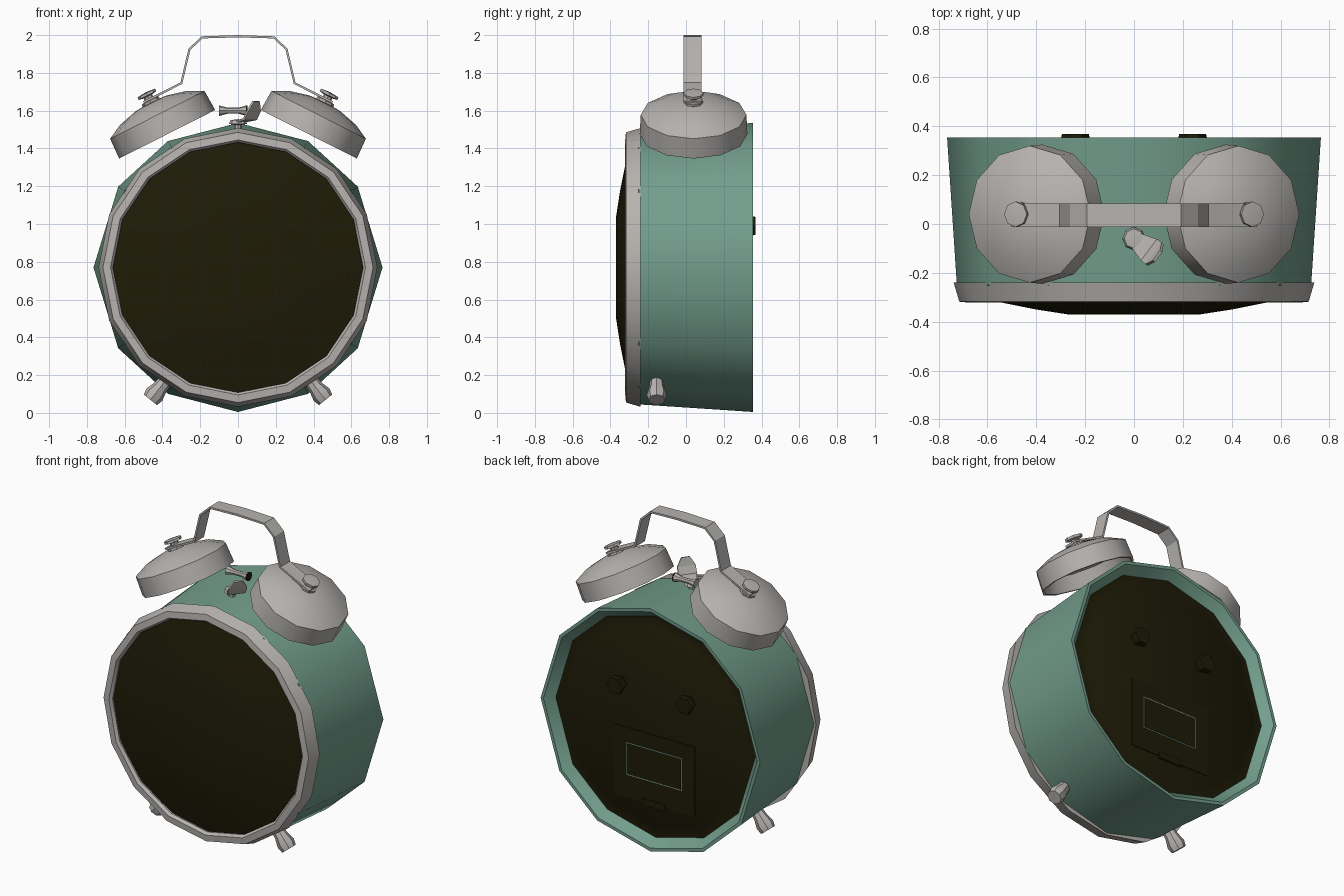
import bpy, bmesh, math
from mathutils import Vector, Matrix

if "Cube" in bpy.data.objects:
    bpy.data.objects.remove(bpy.data.objects["Cube"], do_unlink=True)


def material(name, rgb):
    m = bpy.data.materials.new(name)
    m.use_nodes = True
    m.diffuse_color = (*rgb, 1)
    b = m.node_tree.nodes["Principled BSDF"]
    b.inputs["Base Color"].default_value = (*rgb, 1)
    b.inputs["Roughness"].default_value = 0.6
    return m


TEAL = material("teal paint", (0.17, 0.34, 0.265))
METAL = material("grey metal", (0.47, 0.45, 0.43))
DARK = material("dark olive", (0.013, 0.011, 0.002))


def finish(bm, name, mat, smooth=35):
    bmesh.ops.recalc_face_normals(bm, faces=bm.faces)
    me = bpy.data.meshes.new(name)
    bm.to_mesh(me)
    bm.free()
    me.materials.append(mat)
    ob = bpy.data.objects.new(name, me)
    bpy.context.collection.objects.link(ob)
    if smooth:
        bpy.ops.object.select_all(action="DESELECT")
        ob.select_set(True)
        bpy.context.view_layer.objects.active = ob
        bpy.ops.object.shade_smooth_by_angle(angle=math.radians(smooth))
    return ob


def even(sides):
    return [360 * i / sides for i in range(sides)]


def lathe(name, mat, profile, angles, origin, axis, closed=False, smooth=35):
    """Turn a (radius, height) profile about an axis; radius 0 makes a pole."""
    bm = bmesh.new()
    sides = len(angles)
    rings = []
    for r, h in profile:
        turns = angles if r else angles[:1]
        rings.append([bm.verts.new((r * math.cos(math.radians(a)), r * math.sin(math.radians(a)), h))
                      for a in turns])
    pairs = list(zip(rings, rings[1:]))
    if closed:
        pairs.append((rings[-1], rings[0]))
    for a, b in pairs:
        for i in range(sides):
            j = (i + 1) % sides
            loop = [a[i % len(a)], a[j % len(a)], b[j % len(b)], b[i % len(b)]]
            bm.faces.new(list(dict.fromkeys(loop)))
    turn = Vector((0, 0, 1)).rotation_difference(Vector(axis).normalized())
    bm.transform(Matrix.Translation(origin) @ turn.to_matrix().to_4x4())
    return finish(bm, name, mat, smooth)


def box(name, mat, centre, size):
    bm = bmesh.new()
    bmesh.ops.create_cube(bm, size=1)
    bm.transform(Matrix.Translation(centre) @ Matrix.Diagonal((*size, 1)))
    return finish(bm, name, mat, 0)


def ribbon(name, rows, thickness):
    """Bent metal strip through pairs of edge points."""
    bm = bmesh.new()
    rows = [[bm.verts.new(p) for p in row] for row in rows]
    for a, b in zip(rows, rows[1:]):
        bm.faces.new((a[0], a[1], b[1], b[0]))
    ob = finish(bm, name, METAL, 0)
    mod = ob.modifiers.new("thickness", "SOLIDIFY")
    mod.thickness = thickness
    mod.offset = 0


MID = (0, 0, 0.77)
BACK, FRONT, UP = (0, 1, 0), (0, -1, 0), (0, 0, 1)

# Case corners, spaced unevenly and mirrored in both directions
quarter = [0, 34, 61]
CASE = quarter + [180 - a for a in [90] + quarter[:0:-1]]
CASE = sorted(set(CASE + [180 + a for a in CASE]))

# Case, front ring, domed face and recessed back
lathe("case", TEAL, [(0.7, -0.26), (0.725, -0.25), (0.765, 0.355), (0.745, 0.355), (0.695, 0.3)],
      CASE, MID, BACK, smooth=40)
lathe("front_ring", METAL, [(0.665, 0.28), (0.662, 0.305), (0.675, 0.322), (0.715, 0.318),
                            (0.738, 0.24), (0.69, 0.24)], even(16), MID, FRONT, closed=True)
lathe("face_dome", DARK, [(0.675, 0.29), (0.54, 0.322), (0.4, 0.35), (0.27, 0.37), (0, 0.37)],
      even(24), MID, FRONT)
lathe("back_panel", DARK, [(0.7, 0.302), (0.65, 0.302), (0.635, 0.31), (0, 0.31)], CASE, MID, BACK)

# Battery compartment on the back
box("battery_frame", DARK, (0, 0.311, 0.5), (0.56, 0.008, 0.44))
box("battery_door_edge", TEAL, (0, 0.314, 0.525), (0.385, 0.006, 0.205))
box("battery_door", DARK, (0, 0.316, 0.525), (0.373, 0.006, 0.193))
box("battery_latch", DARK, (0, 0.317, 0.285), (0.16, 0.012, 0.04))

for side, s in (("left", 1), ("right", -1)):
    # Setting knob
    lathe(side + "_back_knob", DARK, [(0.04, 0.305), (0.06, 0.345), (0.055, 0.368), (0, 0.368)],
          even(6), (s * 0.24, 0, 0.99), BACK)
    # Hollow bell with its screw
    axis = Vector((s * 0.45, 0, 0.89))
    base = Vector((s * 0.375, 0.04, 1.475))
    lathe(side + "_bell", METAL, [(0, 0.15), (0.25, 0.09), (0.27, 0), (0.285, 0), (0.28, 0.115),
                                  (0.2, 0.157), (0.09, 0.185), (0, 0.19)], even(12), base, axis)
    lathe(side + "_bell_screw", METAL, [(0.05, 0.18), (0.05, 0.2), (0.025, 0.205), (0.025, 0.225),
                                        (0.052, 0.23), (0.052, 0.245), (0, 0.25)], even(8), base, axis)
    # Foot
    lathe(side + "_foot", METAL, [(0.033, -0.02), (0.04, 0.05), (0.053, 0.1), (0.045, 0.135), (0, 0.135)],
          even(8), (s * 0.38, -0.155, 0.175), (s * 0.62, 0, -0.78))

# Handle strap, bent from bell to bell
half = [(0.5, 1.645), (0.3, 1.745), (0.257, 1.925), (0.19, 1.988)]
path = [(-x, z) for x, z in half] + [(0, 1.994)] + [(x, z) for x, z in reversed(half)]
ribbon("handle", [[(x, y, z) for y in (-0.012, 0.083)] for x, z in path], 0.012)

# Hammer between the bells, with a dark tip
HAMMER = (-0.025, 0.04, 1.6)
lathe("hammer_head", METAL, [(0, -0.075), (0.028, -0.075), (0.016, -0.03), (0.016, 0.03),
                             (0.028, 0.068), (0, 0.068)], even(8), HAMMER, (1, 0, 0))
lathe("hammer_tip", DARK, [(0.028, 0.068), (0.028, 0.076), (0, 0.076)], even(8), HAMMER, (1, 0, 0))

# Alarm lever: a round hub and an upturned leaf
lathe("lever_hub", METAL, [(0.02, 1.47), (0.02, 1.525), (0.048, 1.53), (0.04, 1.55), (0, 1.555)],
      even(8), (0, -0.06, 0), UP)
out, across = Vector((0.8, -0.6, 0)), Vector((0.6, 0.8, 0))
rows = []
for reach, z, w in ((0, 1.54, 0.03), (0.08, 1.555, 0.055), (0.105, 1.6, 0.055), (0.12, 1.65, 0.025)):
    centre = Vector((0, -0.06, z)) + out * reach
    rows.append([centre - across * w, centre + across * w])
ribbon("lever_leaf", rows, 0.012)
